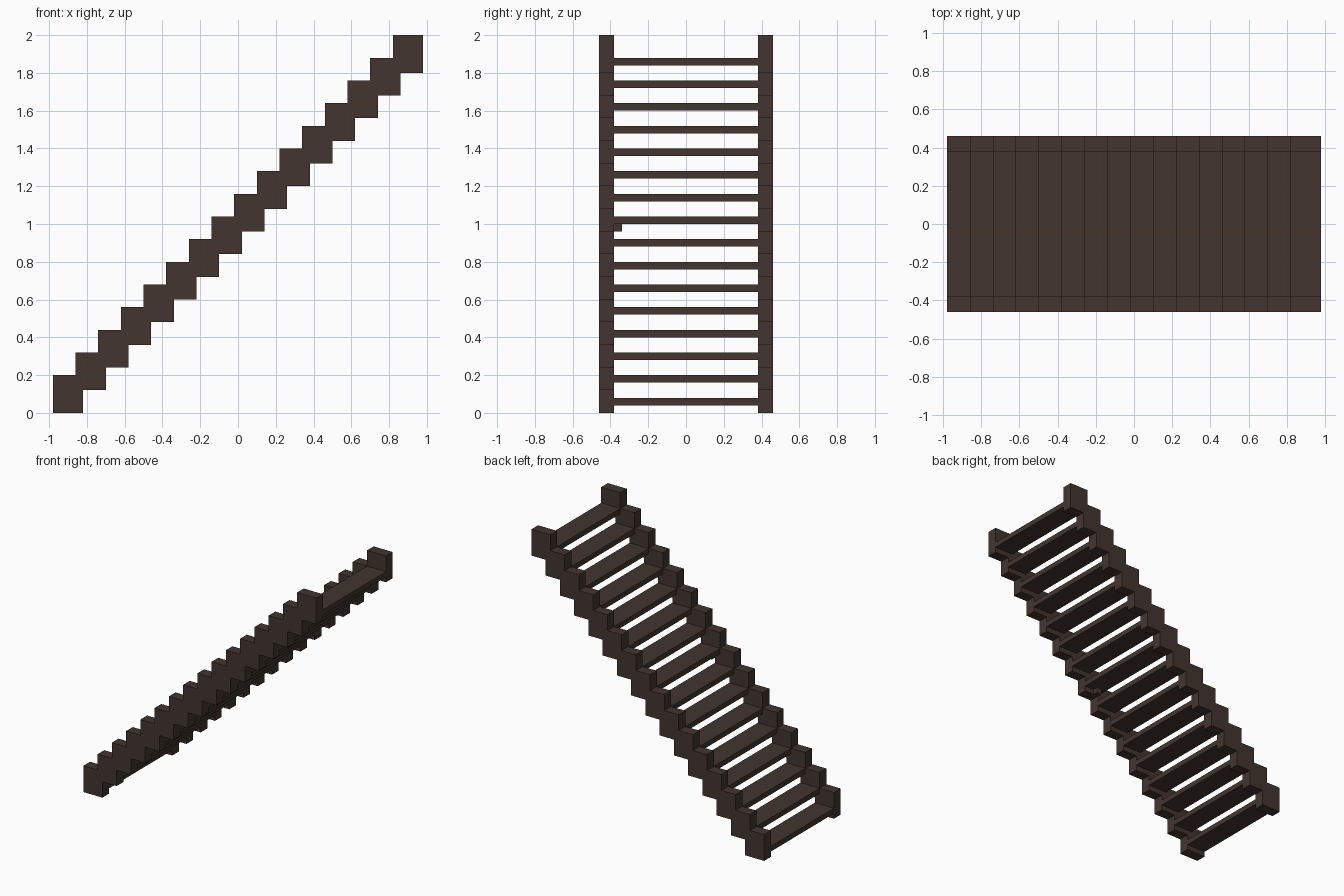
import bpy, bmesh

if "Cube" in bpy.data.objects:
    bpy.data.objects.remove(bpy.data.objects["Cube"])

STEPS, PITCH, DEPTH, HEIGHT = 16, 0.12, 0.16, 0.20
X0 = -0.98

wood = bpy.data.materials.new("dark_brown_wood")
wood.diffuse_color = (0.055, 0.036, 0.028, 1)
wood.use_nodes = True
wood.node_tree.nodes["Principled BSDF"].inputs["Base Color"].default_value = wood.diffuse_color


def finish(name, bm):
    bmesh.ops.recalc_face_normals(bm, faces=bm.faces)
    mesh = bpy.data.meshes.new(name)
    bm.to_mesh(mesh)
    bm.free()
    mesh.materials.append(wood)
    obj = bpy.data.objects.new(name, mesh)
    bpy.context.collection.objects.link(obj)
    return obj


def box(name, lo, hi):
    bm = bmesh.new()
    bmesh.ops.create_cube(bm, size=1)
    for v in bm.verts:
        v.co = [hi[i] if v.co[i] > 0 else lo[i] for i in range(3)]
    return finish(name, bm)


# Stepped side profile: up along the top edge, back along the underside
profile = [(X0, 0)]
for i in range(STEPS):
    x, top = X0 + i * PITCH, i * PITCH + HEIGHT
    right = x + PITCH if i < STEPS - 1 else x + DEPTH
    profile += [(x, top), (right, top)]
for i in reversed(range(STEPS)):
    right, bottom = X0 + i * PITCH + DEPTH, i * PITCH
    profile.append((right, bottom))
    if i:
        profile.append((right - PITCH, bottom))

# Two side stringers
for side, y in (("front", -0.46), ("back", 0.38)):
    bm = bmesh.new()
    face = bm.faces.new([bm.verts.new((x, y, z)) for x, z in profile])
    ext = bmesh.ops.extrude_face_region(bm, geom=[face], use_keep_orig=True)
    moved = [g for g in ext["geom"] if isinstance(g, bmesh.types.BMVert)]
    bmesh.ops.translate(bm, verts=moved, vec=(0, 0.08, 0))
    bmesh.ops.triangulate(bm, faces=[f for f in bm.faces if len(f.verts) > 4])
    finish(side + "_stringer", bm)

# Open treads between the stringers
for i in range(STEPS):
    x, z = X0 + i * PITCH, i * PITCH + 0.04
    box(f"tread_{i + 1}", (x, -0.38, z), (x + DEPTH, 0.38, z + 0.04))

# Small support block under the middle tread
box("support_block", (0.02, -0.38, 0.96), (0.06, -0.34, 1.0))
